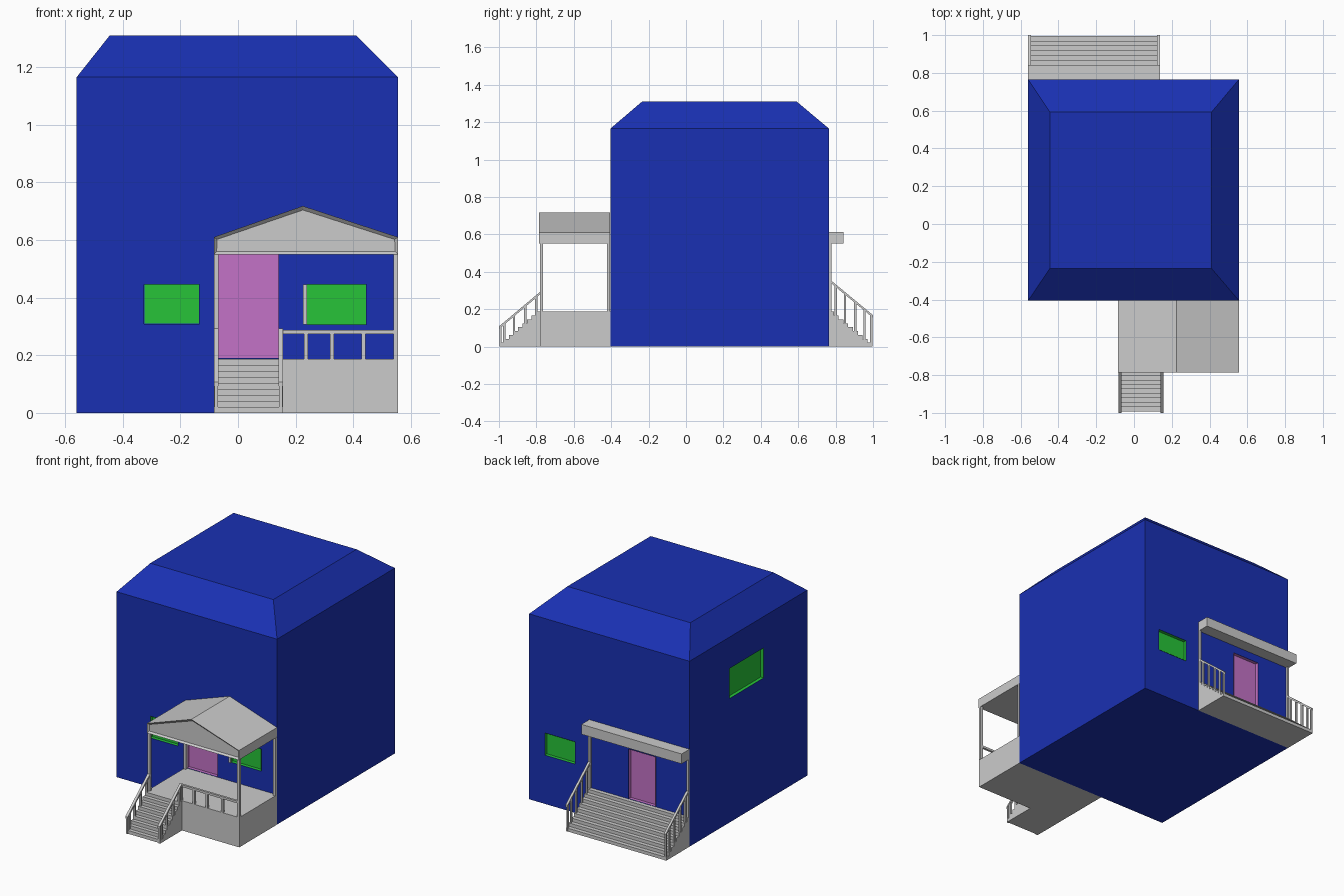
import bpy, bmesh
from mathutils import Vector

if "Cube" in bpy.data.objects:
    bpy.data.objects.remove(bpy.data.objects["Cube"])


def material(name, color):
    m = bpy.data.materials.new(name)
    m.diffuse_color = color
    m.use_nodes = True
    m.node_tree.nodes["Principled BSDF"].inputs["Base Color"].default_value = m.diffuse_color
    return m


BLUE = material("blue_paint", (0.01, 0.03, 0.45, 1))
GREEN = material("green_glass", (0.02, 0.55, 0.04, 1))
PINK = material("pink_door", (0.55, 0.17, 0.57, 1))


def finish(name, bm, mat=None):
    bmesh.ops.recalc_face_normals(bm, faces=bm.faces)
    me = bpy.data.meshes.new(name)
    bm.to_mesh(me)
    bm.free()
    ob = bpy.data.objects.new(name, me)
    bpy.context.collection.objects.link(ob)
    if mat:
        me.materials.append(mat)
    return ob


def cube_bm(lo, hi):
    bm = bmesh.new()
    bmesh.ops.create_cube(bm, size=1)
    lo, hi = Vector(lo), Vector(hi)
    for v in bm.verts:
        v.co = (lo + hi) / 2 + v.co * (hi - lo)
    return bm


def box(name, lo, hi, mat=None):
    return finish(name, cube_bm(lo, hi), mat)


def prism(points, vec):
    bm = bmesh.new()
    f = bm.faces.new([bm.verts.new(p) for p in points])
    r = bmesh.ops.extrude_face_region(bm, geom=[f], use_keep_orig=True)
    bmesh.ops.translate(bm, vec=vec, verts=[v for v in r["geom"] if isinstance(v, bmesh.types.BMVert)])
    bmesh.ops.recalc_face_normals(bm, faces=bm.faces)
    return bm


# House body with hipped flat-topped roof
X0, X1, Y0, Y1 = -0.56, 0.555, -0.405, 0.765
bm = cube_bm((X0, Y0, 0), (X1, Y1, 1.165))
bm.faces.ensure_lookup_table()
top = max(bm.faces, key=lambda f: f.calc_center_median().z)
r = bmesh.ops.extrude_discrete_faces(bm, faces=[top])
for v in r["faces"][0].verts:
    v.co = (-0.445 if v.co.x < 0 else 0.41, -0.235 if v.co.y < 0 else 0.592, 1.31)
house = finish("house_body", bm, BLUE)


# Recessed doors and windows: cut the wall, line the pocket with colour
def recess(name, lo, hi, normal, mat, depth=0.02):
    n = Vector(normal)
    axis = 0 if n.x else 1
    wall = {(-1, 0): X0, (0, -1): Y0, (0, 1): Y1}[(int(n.x), int(n.y))]
    sign = n[axis]

    def span(a, b, grow):
        l, h = list(lo), list(hi)
        for i in range(3):
            l[i] -= grow
            h[i] += grow
        l[axis], h[axis] = min(a, b), max(a, b)
        return l, h

    cutter = box("opening_cutter", *span(wall - sign * (depth + .001), wall + sign * .05, .001))
    mod = house.modifiers.new("opening", "BOOLEAN")
    mod.operation, mod.solver, mod.object = "DIFFERENCE", "EXACT", cutter
    bpy.context.view_layer.objects.active = house
    bpy.ops.object.modifier_apply(modifier=mod.name)
    bpy.data.objects.remove(cutter)

    b = cube_bm(*span(wall - sign * depth, wall, 0))
    open_face = max(b.faces, key=lambda f: f.calc_center_median().dot(n))
    bmesh.ops.delete(b, geom=[open_face], context="FACES")
    ob = finish(name, b, mat)
    ob.data.flip_normals()


recess("front_left_window", (-0.325, 0, 0.31), (-0.135, 0, 0.445), (0, -1, 0), GREEN)
recess("front_right_window", (0.235, 0, 0.307), (0.445, 0, 0.445), (0, -1, 0), GREEN)
recess("back_window", (0.236, 0, 0.307), (0.445, 0, 0.445), (0, 1, 0), GREEN)
recess("side_window", (0, 0.03, 0.78), (0, 0.367, 0.967), (-1, 0, 0), GREEN)
recess("front_door", (-0.07, 0, 0.19), (0.14, 0, 0.56), (0, -1, 0), PINK)
recess("back_door", (-0.325, 0, 0.19), (-0.138, 0, 0.50), (0, 1, 0), PINK)
box("window_side_trim", (0.225, Y0 - .012, 0.307), (0.24, Y0, 0.445))

# Front porch: deck, posts, gabled roof with sunken pediment
FY = -0.78
box("porch_deck", (-0.083, FY, 0), (X1, Y0, 0.187))
for x in (-0.083, 0.54):
    for y in (FY, Y0 - 0.018):
        box("porch_post", (x, y, 0.187), (x + 0.016, y + 0.016, 0.55))
outline = [(-0.084, .55), (X1, .55), (X1, .61), (0.225, .718), (-0.084, .61)]
bm = prism([(x, FY - .005, z) for x, z in outline], (0, Y0 - FY + .005, 0))
front = min(bm.faces, key=lambda f: f.calc_center_median().y)
bmesh.ops.inset_region(bm, faces=[front], thickness=0.014, depth=-0.012)
finish("porch_roof", bm)

# Porch front railing
box("porch_rail", (0.14, FY, 0.273), (0.54, FY + .014, 0.287))
for x in (0.14, 0.229, 0.32, 0.428):
    box("porch_baluster", (x, FY, 0.187), (x + 0.014, FY + .014, 0.275))


# Stairs with sloped railings
def stairs(name, x0, x1, y_top, y_bot, height, n=9):
    pts = [(y_top, 0)]
    for i in range(n):
        z = height * (n - i) / n
        pts += [(y_top + (y_bot - y_top) * i / n, z), (y_top + (y_bot - y_top) * (i + 1) / n, z)]
    pts.append((y_bot, 0))
    finish(name, prism([(x0, y, z) for y, z in pts], (x1 - x0, 0, 0)))


def railing(name, x, w, top, bot, posts, drop, t=0.014):
    (ya, za), (yb, zb) = top, bot
    pts = [(ya, za), (yb, zb), (yb, zb - t), (ya, za - t)]
    finish(name + "_handrail", prism([(x, y, z) for y, z in pts], (w, 0, 0)))
    for y in posts:
        z = za + (zb - za) * (y - ya) / (yb - ya)
        box(name + "_baluster", (x + .002, y - .006, max(0, z - drop)), (x + w - .002, y + .006, z - t / 2))


stairs("front_steps", -0.083, 0.157, FY, -0.993, 0.187)
for x in (-0.083, 0.141):
    railing("front_stair", x, 0.016, (FY, 0.293), (-1.0, 0.108),
            (-0.8, -0.86, -0.92, -0.972, -0.992), 0.125)

stairs("back_steps", X0, 0.137, Y1, 0.995, 0.187)
for x in (X0, 0.123):
    railing("back_stair", x, 0.014, (Y1 + .005, 0.358), (1.0, 0.168),
            (0.80, 0.85, 0.905, 0.955, 0.99), 0.185)
    box("back_post", (x, Y1, 0.15), (x + 0.014, Y1 + 0.012, 0.55))
box("back_awning", (X0, Y1, 0.55), (0.137, 0.843, 0.612))
